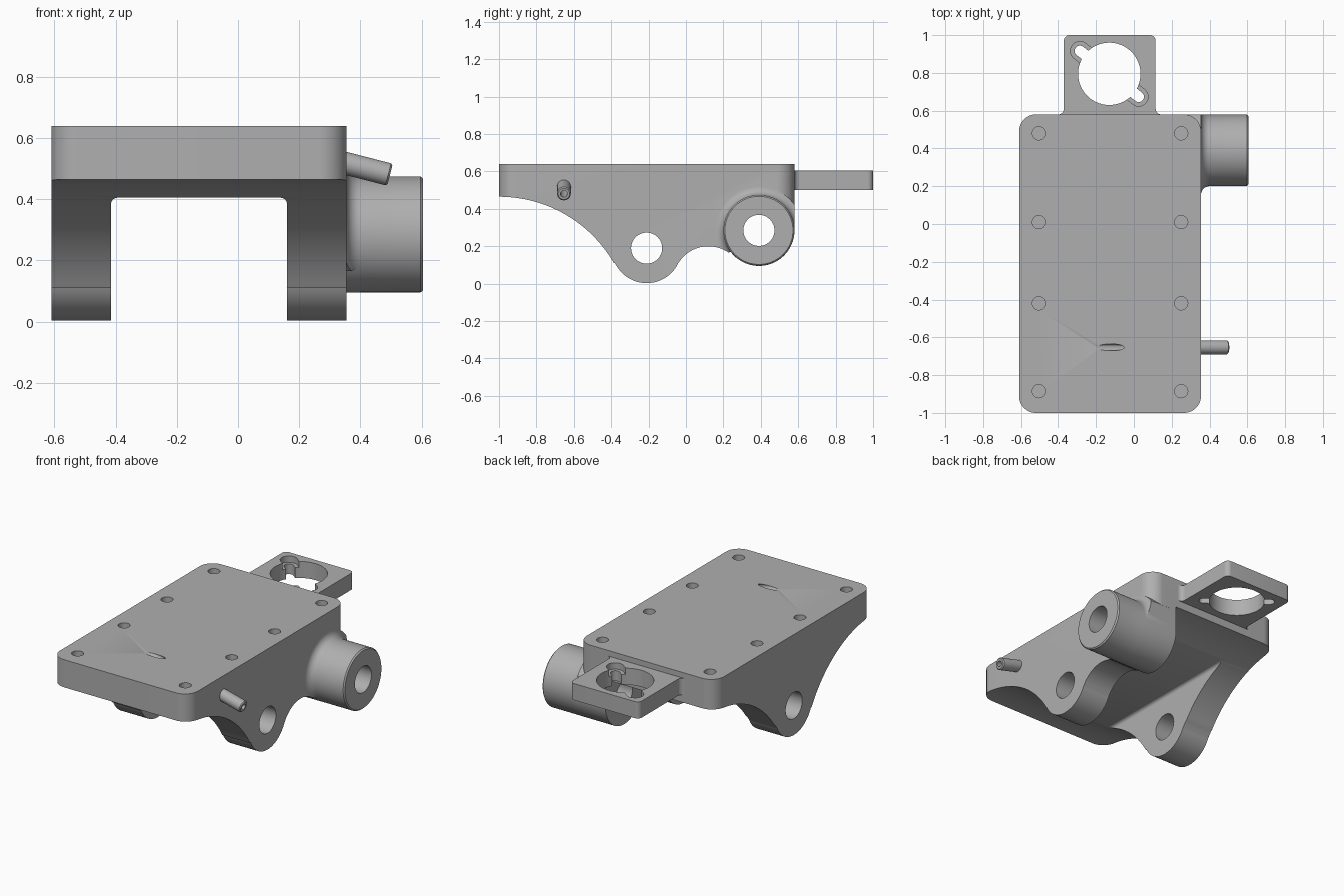
import bpy, bmesh, math
from mathutils import Vector

if "Cube" in bpy.data.objects:
    bpy.data.objects.remove(bpy.data.objects["Cube"])

grey = bpy.data.materials.new("plain grey")
grey.use_nodes = True
grey.diffuse_color = (0.43, 0.43, 0.43, 1)
grey.node_tree.nodes["Principled BSDF"].inputs["Base Color"].default_value = grey.diffuse_color


def make_object(name, bm):
    bmesh.ops.recalc_face_normals(bm, faces=bm.faces)
    mesh = bpy.data.meshes.new(name)
    bm.to_mesh(mesh)
    bm.free()
    mesh.materials.append(grey)
    obj = bpy.data.objects.new(name, mesh)
    bpy.context.collection.objects.link(obj)
    return obj


def arc(cx, cy, r, start, end, steps=16):
    angles = [math.radians(start + (end - start) * i / steps) for i in range(steps + 1)]
    return [(cx + r * math.cos(a), cy + r * math.sin(a)) for a in angles]


def prism(name, outline, axis, low, high):
    """Extrude a flat outline along x or z."""
    bm = bmesh.new()
    def place(d):
        return [bm.verts.new((d, u, v) if axis == "x" else (u, v, d)) for u, v in outline]
    a, b = place(low), place(high)
    bm.faces.new(a)
    bm.faces.new(b)
    n = len(a)
    for i in range(n):
        bm.faces.new((a[i], a[(i + 1) % n], b[(i + 1) % n], b[i]))
    return make_object(name, bm)


def lathe(name, origin, direction, profile, segments=64):
    """Turn (distance, radius) pairs about an axis."""
    bm = bmesh.new()
    turn = Vector(direction).to_track_quat("Z", "Y")
    rings = []
    for d, r in profile:
        circle = arc(0, 0, r, 0, 360, segments)[:-1]
        rings.append([bm.verts.new(Vector(origin) + turn @ Vector((u, v, d))) for u, v in circle])
    for a, b in zip(rings, rings[1:]):
        for i in range(segments):
            j = (i + 1) % segments
            bm.faces.new((a[i], a[j], b[j], b[i]))
    bm.faces.new(rings[0])
    bm.faces.new(rings[-1])
    return make_object(name, bm)


def combine(obj, tool, operation, keep=False):
    mod = obj.modifiers.new("combine", "BOOLEAN")
    mod.operation, mod.solver, mod.object = operation, "EXACT", tool
    bpy.context.view_layer.objects.active = obj
    bpy.ops.object.modifier_apply(modifier=mod.name)
    if not keep:
        bpy.data.objects.remove(tool)


def rounded_rect(x0, x1, y0, y1, r):
    return (arc(x1 - r, y1 - r, r, 0, 90) + arc(x0 + r, y1 - r, r, 90, 180)
            + arc(x0 + r, y0 + r, r, 180, 270) + arc(x1 - r, y0 + r, r, 270, 360))


# Body: rounded plan block plus side boss with a filleted root
body = prism("body", rounded_rect(-0.61, 0.355, -1, 0.58, 0.09), "z", -0.1, 0.64)
fillet = [(0.4 - x, 0.235 - z) for x, z in arc(0, 0, 0.045, 0, 90, 8)]
boss_profile = [(0.2, 0.235)] + fillet + [(0.597, 0.1895), (0.605, 0.182)]
boss_profile = [(0.2, 0.235)] + [(x, z) for x, z in arc(0.4, 0.2345, 0.045, 180, 270, 8)]
boss_profile += [(0.597, 0.1895), (0.605, 0.182)]
boss = lathe("side_boss", (0, 0.39, 0.285), (1, 0, 0), boss_profile, 96)
combine(body, boss, "UNION")

# Side silhouette: front sweep, pivot lug, saddle and boss lobe
side = ([(-1.1, 0.465)] + arc(-1, -0.244, 0.709, 90, 30, 30)
        + arc(-0.21, 0.19, 0.187, 205, 335, 36)
        + arc(0.12, 0.012, 0.188, 147, 55, 24)
        + arc(0.39, 0.285, 0.19, 217, 360, 40)
        + [(0.581, 0.3), (0.581, 0.7), (-1.1, 0.7)])
combine(body, prism("silhouette", side, "x", -0.8, 0.8), "INTERSECT")

# Channel between the two cheeks
channel = arc(0.14, 0.385, 0.02, 0, 90, 6) + arc(-0.395, 0.385, 0.02, 90, 180, 6)
channel += [(-0.415, -0.2), (0.16, -0.2)]
channel_cut = prism("channel", channel, "z", -1.2, 0.8)
for v in channel_cut.data.vertices:
    v.co = (v.co.x, v.co.z, v.co.y)
bm = bmesh.new()
bm.from_mesh(channel_cut.data)
bmesh.ops.recalc_face_normals(bm, faces=bm.faces)
bm.to_mesh(channel_cut.data)
bm.free()
combine(body, channel_cut, "DIFFERENCE")

# Swept relief behind the far lug
relief = [(0.8, 0.45)] + arc(0.58, -0.274, 0.724, 90, 148, 30) + [(-0.034, -0.2), (0.8, -0.2)]
combine(body, prism("relief", relief, "x", -0.8, 0.16), "DIFFERENCE")

# Pivot bore, boss bore and the top screw holes
for y, z in ((-0.21, 0.19), (0.39, 0.285)):
    bore = lathe("bore", (-0.8, y, z), (1, 0, 0), [(0, 0.083), (1.6, 0.083)])
    combine(body, bore, "DIFFERENCE")
for x in (-0.505, 0.25):
    for y in (-0.885, -0.42, 0.01, 0.48):
        hole = lathe("screw_hole", (x, y, 0.54), (0, 0, 1), [(0, 0.035), (0.2, 0.035)], 32)
        combine(body, hole, "DIFFERENCE")

# Tilted port pipe, bored through to the top face
tip = Vector((0.497, -0.653, 0.48))
slope = Vector((-1, 0, 0.258)).normalized()
pipe = lathe("port_pipe", tip, slope, [(0, 0.031), (0.006, 0.037), (0.19, 0.037)], 40)
port = lathe("port_bore", tip - slope * 0.05, slope, [(0, 0.018), (1, 0.018)], 32)
combine(pipe, port, "DIFFERENCE", keep=True)
combine(body, port, "DIFFERENCE")

# Rear bracket with flared root
plate = ([(0.145, 0.575)] + arc(0.145, 0.61, 0.03, 270, 180, 8)
         + arc(0.085, 0.97, 0.03, 0, 90, 8) + arc(-0.34, 0.97, 0.03, 90, 180, 8)
         + arc(-0.4, 0.61, 0.03, 0, -90, 8) + [(-0.4, 0.575)])
bracket = prism("rear_bracket", plate, "z", 0.5, 0.605)
cx, cy = -0.13, 0.795
ring = lathe("ring_hole", (cx, cy, 0.4), (0, 0, 1), [(0, 0.165), (0.4, 0.165)], 80)
combine(bracket, ring, "DIFFERENCE")

# Bayonet slots, each with a shallow wider recess
for heading in (142, 322):
    a = math.radians(heading)
    ex, ey = cx + 0.197 * math.cos(a), cy + 0.197 * math.sin(a)
    for r, floor in ((0.05, 0.565), (0.028, 0.4)):
        slot = arc(ex, ey, r, heading - 90, heading + 90) + arc(cx, cy, r, heading + 90, heading + 270)
        combine(bracket, prism("slot", slot, "z", floor, 0.8), "DIFFERENCE")

# Smooth curved walls, keep sharp edges
for obj in (body, pipe, bracket):
    bpy.ops.object.select_all(action="DESELECT")
    obj.select_set(True)
    bpy.context.view_layer.objects.active = obj
    bpy.ops.object.shade_smooth_by_angle(angle=math.radians(30))
